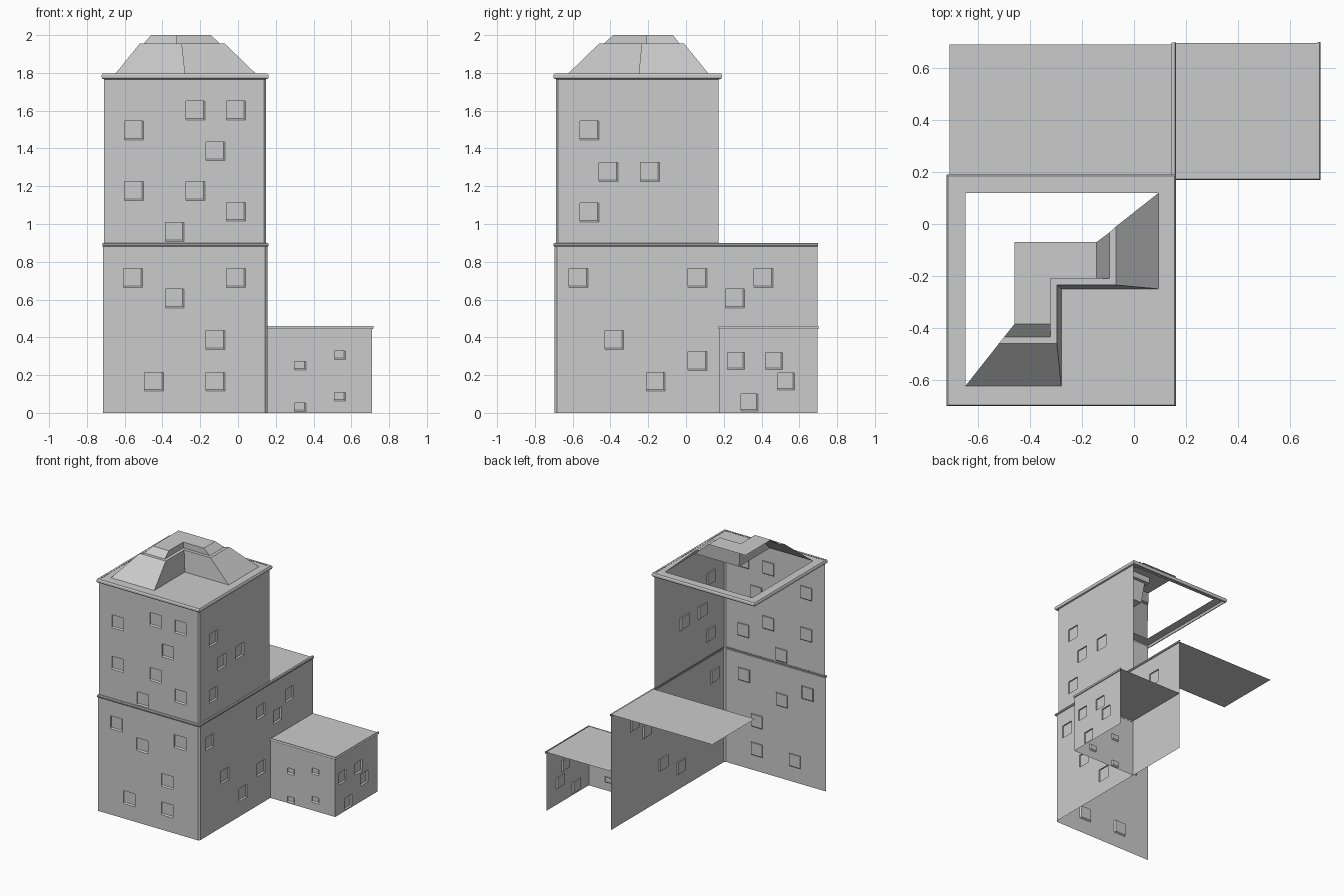
import bpy, bmesh
from mathutils import Vector

if "Cube" in bpy.data.objects:
    bpy.data.objects.remove(bpy.data.objects["Cube"])


def make(name, polys):
    """Object from a list of polygons, each a list of points."""
    bm = bmesh.new()
    for p in polys:
        bm.faces.new([bm.verts.new(v) for v in p])
    bmesh.ops.remove_doubles(bm, verts=bm.verts, dist=0.0004)
    me = bpy.data.meshes.new(name)
    bm.to_mesh(me)
    bm.free()
    ob = bpy.data.objects.new(name, me)
    bpy.context.collection.objects.link(ob)
    return ob


def wall(name, side, pos, u0, u1, z0, z1, wins, w, h):
    """Wall facing front or right, with shallow window recesses at centres (u, z)."""
    def pt(u, z, d=0.0):
        return (u, pos + d, z) if side == "front" else (pos - d, u, z)
    rects = [(u - w / 2, u + w / 2, z - h / 2, z + h / 2) for u, z in wins]
    us = sorted({round(v, 4) for r in rects for v in r[:2]} | {u0, u1})
    zs = sorted({round(v, 4) for r in rects for v in r[2:]} | {z0, z1})
    polys = []
    for a, b in zip(us, us[1:]):
        for c, d in zip(zs, zs[1:]):
            mu, mz = (a + b) / 2, (c + d) / 2
            if not any(r[0] < mu < r[1] and r[2] < mz < r[3] for r in rects):
                polys.append([pt(a, c), pt(b, c), pt(b, d), pt(a, d)])
    for a, b, c, d in rects:
        outer = [(a, c), (b, c), (b, d), (a, d)]
        # only the right and lower reveals are splayed
        e = b - 0.008
        f = c + 0.008
        inner = [(a, f), (e, f), (e, d), (a, d)]
        polys.append([pt(*q, 0.01) for q in inner])
        for i in range(4):
            j = (i + 1) % 4
            polys.append([pt(*outer[i]), pt(*outer[j]),
                          pt(*inner[j], 0.01), pt(*inner[i], 0.01)])
    return make(name, polys)


def bead(name, path, z0, z1, r, closed=False):
    """Faceted moulding swept along a path with mitred corners."""
    h = z1 - z0
    prof = [(0, z0), (r * .7, z0 + h * .1), (r, z0 + h * .35),
            (r, z0 + h * .7), (r * .6, z1), (-r * .5, z1)]
    pts = [Vector(p) for p in path]
    n = len(pts)
    segs = n if closed else n - 1
    nor = []
    for i in range(segs):
        d = (pts[(i + 1) % n] - pts[i]).normalized()
        nor.append(Vector((d.y, -d.x)))
    rows = []
    for i in range(n):
        if closed or 0 < i < n - 1:
            o = nor[i - 1] + nor[i % segs]
        else:
            o = nor[0] if i == 0 else nor[-1]
        rows.append([(pts[i].x + o.x * a, pts[i].y + o.y * a, z) for a, z in prof])
    polys = []
    for i in range(segs):
        p, q = rows[i], rows[(i + 1) % n]
        for k in range(len(prof) - 1):
            polys.append([p[k], q[k], q[k + 1], p[k + 1]])
    return make(name, polys)


def flat(name, x0, x1, y0, y1, z):
    return make(name, [[(x0, y0, z), (x1, y0, z), (x1, y1, z), (x0, y1, z)]])


def corner(name, x, y, c, z0, z1):
    """Chamfer strip joining a front wall and a right wall."""
    return make(name, [[(x - c, y, z0), (x, y + c, z0), (x, y + c, z1), (x - c, y, z1)]])


def strip(a, b):
    """Quads between two open polylines."""
    return [[a[i], a[i + 1], b[i + 1], b[i]] for i in range(len(a) - 1)]


# Lower block
wall("lower_front_wall", "front", -0.695, -0.715, 0.143, 0, 0.89,
     [(-.555, .715), (-.335, .605), (-.01, .715), (-.12, .385), (-.445, .165), (-.12, .165)], .1, .1)
wall("lower_right_wall", "right", 0.155, -0.683, 0.695, 0, 0.89,
     [(-.57, .715), (-.38, .385), (-.16, .165), (.06, .275), (.06, .715), (.26, .605), (.41, .715)], .1, .1)
corner("lower_corner", 0.155, -0.695, 0.012, 0, 0.89)
flat("lower_roof", -0.71, 0.155, 0.172, 0.692, 0.892)
bead("middle_moulding", [(-.717, -.69), (.15, -.69), (.15, .7)], .88, .90, .012)

# Upper block
wall("upper_front_wall", "front", -0.687, -0.71, 0.138, 0.89, 1.78,
     [(-.55, 1.495), (-.225, 1.6), (-.01, 1.6), (-.12, 1.385), (-.55, 1.175),
      (-.225, 1.175), (-.01, 1.065), (-.335, .957)], .1, .1)
wall("upper_right_wall", "right", 0.148, -0.677, 0.172, 0.89, 1.78,
     [(-.51, 1.495), (-.41, 1.275), (-.19, 1.275), (-.51, 1.06)], .1, .1)
corner("upper_corner", 0.148, -0.687, 0.01, 0.89, 1.78)
bead("top_moulding", [(-.708, -.688), (.148, -.688), (.148, .176), (-.708, .176)],
     1.766, 1.797, .014, True)

# Roof deck: ring around the open centre plus the notch floor
Z = 1.795
o = [(-.702, -.682, Z), (.142, -.682, Z), (.142, .17, Z), (-.702, .17, Z)]
i = [(-.65, -.625, Z), (.095, -.625, Z), (.095, .12, Z), (-.65, .12, Z)]
make("roof_deck", strip(o + o[:1], i + i[:1]))
flat("notch_floor", -.28, .095, -.625, -.25, Z)

# Stepped hip roof, front and right slopes with a corner notch
base = [(-.65, -.625, Z), (-.28, -.625, Z), (-.28, -.25, Z), (.095, -.25, Z), (.095, .12, Z)]
eave = [(-.52, -.46, 1.955), (-.297, -.46, 1.955), (-.297, -.235, 1.955),
        (-.07, -.235, 1.955), (-.07, -.01, 1.955)]
step = [(-.50, -.435, 1.955), (-.322, -.435, 1.955), (-.322, -.21, 1.955),
        (-.095, -.21, 1.955), (-.095, -.033, 1.955)]
crown = [(-.46, -.385, 2.0), (-.322, -.385, 2.0), (-.322, -.21, 2.0),
         (-.145, -.21, 2.0), (-.145, -.07, 2.0)]
make("hip_roof", strip(base, eave))
make("hip_ledge", strip(eave, step))
make("crown_slopes", strip(step, crown))
make("crown_top", [crown + [(-.46, -.07, 2.0)]])

# Side annex
wall("annex_front_wall", "front", 0.175, 0.155, 0.71, 0, 0.455,
     [(.33, .25), (.54, .305), (.54, .085), (.33, .03)], .06, .045)
wall("annex_right_wall", "right", 0.71, 0.175, 0.695, 0, 0.455,
     [(.265, .275), (.465, .275), (.53, .165), (.335, .055)], .09, .09)
flat("annex_roof", 0.155, 0.71, 0.175, 0.698, 0.456)
bead("annex_moulding", [(.155, .178), (.71, .178), (.71, .702)], .443, .461, .008)
